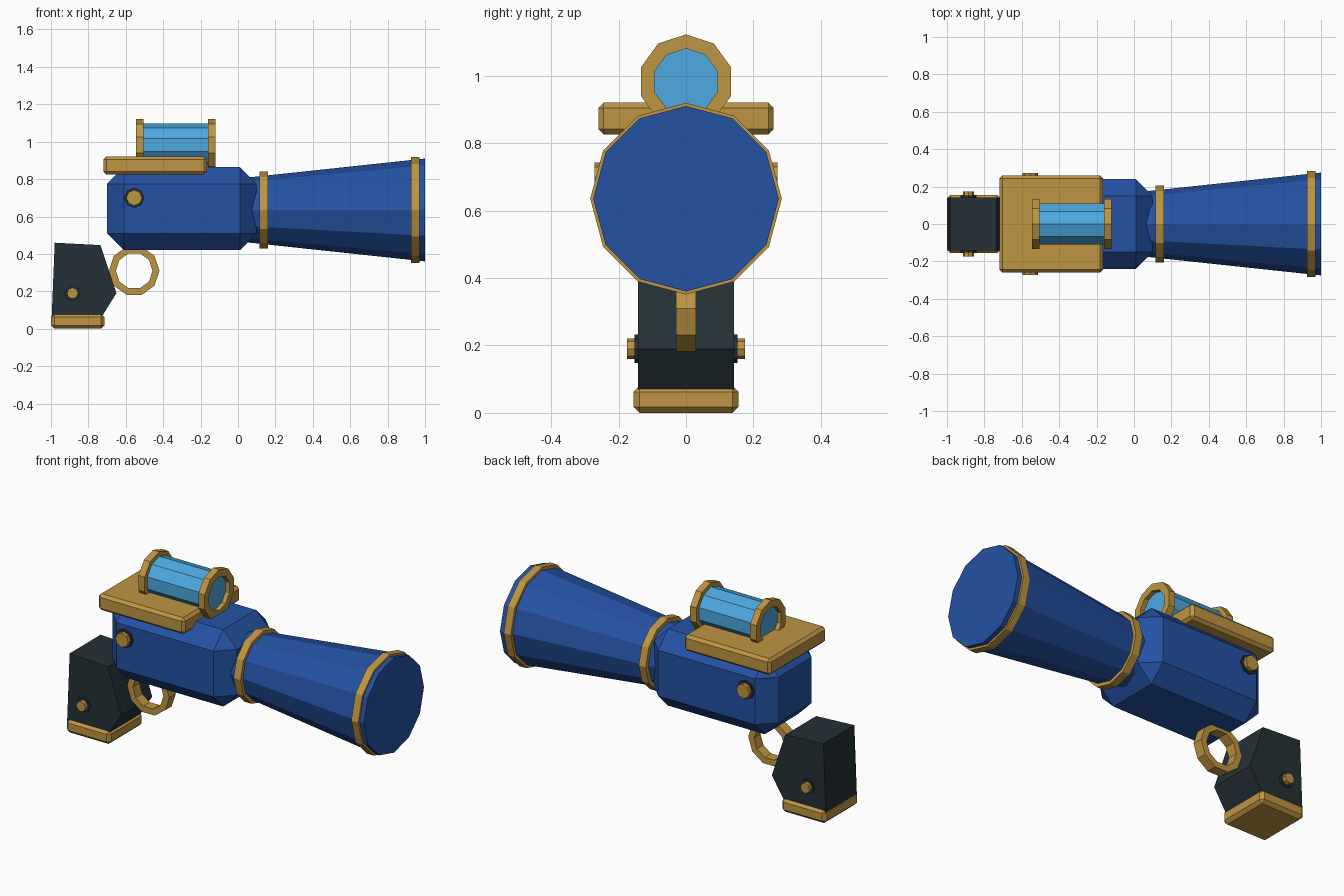
import bpy, bmesh, math
from mathutils import Vector

if "Cube" in bpy.data.objects:
    bpy.data.objects.remove(bpy.data.objects["Cube"])


def material(name, rgb):
    m = bpy.data.materials.new(name)
    m.diffuse_color = (*rgb, 1)
    m.use_nodes = True
    m.node_tree.nodes["Principled BSDF"].inputs["Base Color"].default_value = m.diffuse_color
    return m


BLUE = material("royal blue", (0.018, 0.085, 0.37))
GOLD = material("brass", (0.52, 0.30, 0.055))
SLATE = material("dark slate", (0.018, 0.030, 0.038))
GLASS = material("sky blue", (0.075, 0.40, 0.75))


def finish(bm, name, mat):
    bmesh.ops.recalc_face_normals(bm, faces=bm.faces)
    me = bpy.data.meshes.new(name)
    bm.to_mesh(me)
    bm.free()
    me.materials.append(mat)
    ob = bpy.data.objects.new(name, me)
    bpy.context.collection.objects.link(ob)
    return ob


def box(name, mat, lo, hi, bevel):
    lo, hi = Vector(lo), Vector(hi)
    bm = bmesh.new()
    bmesh.ops.create_cube(bm, size=1)
    for v in bm.verts:
        v.co = Vector([(lo[i] + hi[i]) / 2 + v.co[i] * (hi[i] - lo[i]) for i in range(3)])
    bmesh.ops.bevel(bm, geom=bm.edges[:], offset=bevel, segments=1, affect='EDGES')
    return finish(bm, name, mat)


def lathe(name, mat, profile, sides, centre, axis='x', closed=False):
    """Spin (position along axis, radius) points; closed makes a hollow ring."""
    bm = bmesh.new()
    loops = []
    for p, r in profile:
        loop = []
        for i in range(sides):
            a = 2 * math.pi * i / sides
            s, c = r * math.sin(a), r * math.cos(a)
            co = (p, s, c) if axis == 'x' else (c, p, s)
            loop.append(bm.verts.new(Vector(co) + Vector(centre)))
        loops.append(loop)
    n = len(loops)
    for k in range(n if closed else n - 1):
        a, b = loops[k], loops[(k + 1) % n]
        for i in range(sides):
            j = (i + 1) % sides
            bm.faces.new((a[i], a[j], b[j], b[i]))
    if not closed:
        bm.faces.new(loops[0])
        bm.faces.new(loops[-1])
    return finish(bm, name, mat)


def ring(name, p0, p1, r_in, r_out, sides, centre, axis='x'):
    prof = [(p0, r_in), (p0, r_out), (p1, r_out), (p1, r_in)]
    return lathe(name, GOLD, prof, sides, centre, axis, True)


# Receiver body and flared barrel
box("body", BLUE, (-0.70, -0.24, 0.42), (0.10, 0.24, 0.865), 0.09)
BORE = (0, 0, 0.635)
lathe("barrel", BLUE, [(0.0, 0.168), (1.0, 0.275)], 12, BORE)
ring("barrel_rear_band", 0.115, 0.16, 0.165, 0.205, 12, BORE)
ring("barrel_muzzle_band", 0.925, 0.97, 0.25, 0.284, 12, BORE)

# Top plate with glass canister held by two rings
box("top_plate", GOLD, (-0.72, -0.26, 0.825), (-0.165, 0.26, 0.92), 0.016)
SIGHT = (0, 0, 0.982)
lathe("glass_canister", GLASS, [(-0.52, 0.114), (-0.145, 0.114)], 10, SIGHT)
ring("canister_rear_ring", -0.545, -0.505, 0.098, 0.14, 10, SIGHT)
ring("canister_front_ring", -0.16, -0.12, 0.098, 0.14, 10, SIGHT)

# Grip from a side profile
bm = bmesh.new()
side = [(-0.98, 0.46), (-0.735, 0.447), (-0.65, 0.19), (-0.725, 0.07), (-0.997, 0.04)]
face = bm.faces.new([bm.verts.new((x, -0.142, z)) for x, z in side])
ext = bmesh.ops.extrude_face_region(bm, geom=[face])["geom"]
for v in ext:
    if isinstance(v, bmesh.types.BMVert):
        v.co.y = 0.142
if not any(f for f in bm.faces if all(v.co.y < 0 for v in f.verts)):
    bm.faces.new([v for v in bm.verts if v.co.y < 0])
finish(bm, "grip", SLATE)
box("grip_base", GOLD, (-1.0, -0.156, 0.0), (-0.715, 0.156, 0.08), 0.018)

# Trigger guard ring
ring("trigger_guard", -0.03, 0.03, 0.098, 0.135, 10, (-0.555, 0, 0.31), 'y')

# Bolts with washers on both sides
for s, label in ((-1, "near"), (1, "far")):
    for part, x, z, y, r, head in (("body", -0.555, 0.70, 0.23, 0.042, 0.272),
                                   ("grip", -0.885, 0.19, 0.13, 0.030, 0.175)):
        c = (x, 0, z)
        lathe(f"{part}_washer_{label}", SLATE,
              [(s * y, r + 0.012), (s * (y + 0.022), r + 0.012)], 8, c, 'y')
        lathe(f"{part}_bolt_{label}", GOLD, [(s * y, r), (s * head, r)], 8, c, 'y')
